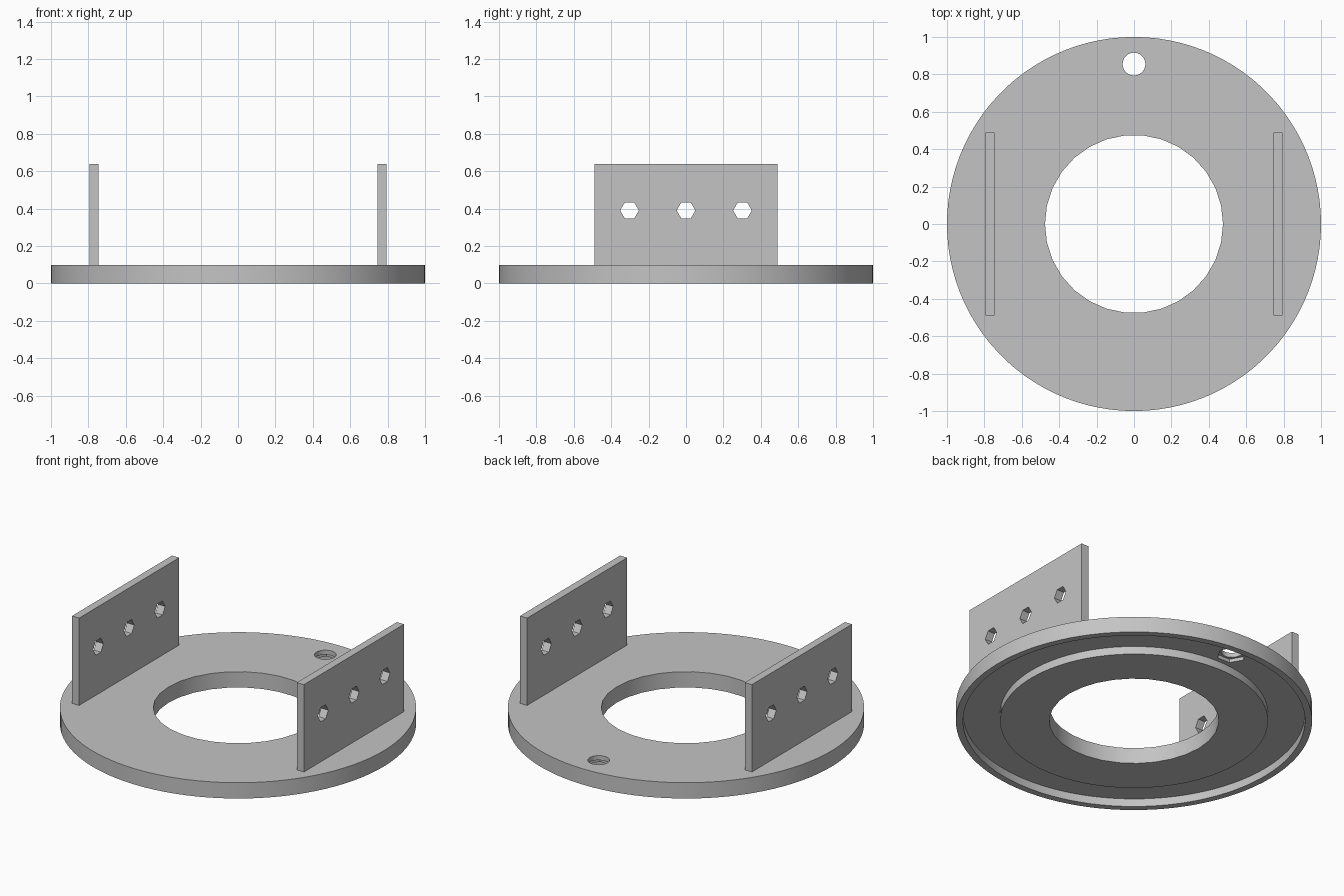
import bpy
import bmesh
from math import pi, tau, cos, sin, radians
from mathutils import Matrix

if "Cube" in bpy.data.objects:
    bpy.data.objects.remove(bpy.data.objects["Cube"], do_unlink=True)

grey = bpy.data.materials.new("plain_grey")
grey.use_nodes = True
grey.diffuse_color = (0.55, 0.55, 0.55, 1)
grey.node_tree.nodes["Principled BSDF"].inputs["Base Color"].default_value = (0.55, 0.55, 0.55, 1)

THICK = 0.098       # base plate thickness
FLOOR = 0.049       # height of the groove floor under the plate
BOLT_Y = 0.855      # bolt hole distance from the centre


def finish(name, bm):
    bmesh.ops.recalc_face_normals(bm, faces=bm.faces)
    mesh = bpy.data.meshes.new(name)
    bm.to_mesh(mesh)
    bm.free()
    mesh.materials.append(grey)
    obj = bpy.data.objects.new(name, mesh)
    bpy.context.collection.objects.link(obj)
    return obj


def prism(name, radius, z0, z1, sides, y=0.0):
    """Upright prism with its first corner on +x."""
    bm = bmesh.new()
    ring = [bm.verts.new((radius * cos(tau * i / sides),
                          y + radius * sin(tau * i / sides), z0)) for i in range(sides)]
    face = bm.faces.new(ring)
    top = bmesh.ops.extrude_face_region(bm, geom=[face])["geom"]
    bmesh.ops.translate(bm, vec=(0, 0, z1 - z0),
                        verts=[v for v in top if isinstance(v, bmesh.types.BMVert)])
    return finish(name, bm)


def tube(name, r0, r1, z0, z1, sides):
    """Rectangular section spun about the z axis."""
    bm = bmesh.new()
    corners = [bm.verts.new((r, 0, z)) for r, z in ((r0, z0), (r1, z0), (r1, z1), (r0, z1))]
    edges = [bm.edges.new((corners[i], corners[(i + 1) % 4])) for i in range(4)]
    bmesh.ops.spin(bm, geom=corners + edges, cent=(0, 0, 0), axis=(0, 0, 1),
                   angle=tau, steps=sides, use_duplicate=False)
    bmesh.ops.remove_doubles(bm, verts=bm.verts, dist=0.0001)
    return finish(name, bm)


def cut(target, cutter):
    cutter.hide_render = True
    mod = target.modifiers.new("cut", "BOOLEAN")
    mod.operation = "DIFFERENCE"
    mod.solver = "EXACT"
    mod.object = cutter
    bpy.context.view_layer.objects.active = target
    bpy.ops.object.modifier_apply(modifier=mod.name)
    bpy.data.objects.remove(cutter, do_unlink=True)


# Round base plate with centre opening, underside groove and bolt hole
base = prism("base_plate", 1.0, 0, THICK, 100)
cut(base, prism("centre_cutter", 0.476, -0.1, 0.2, 30))
cut(base, tube("groove_cutter", 0.752, 0.96, -0.1, FLOOR, 100))
cut(base, prism("bolt_cutter", 0.061, -0.1, 0.2, 24, BOLT_Y))
cut(base, prism("nut_pocket_cutter", 0.085, 0.02, 0.07, 6, BOLT_Y))

# Two upright side plates, each with three hexagonal holes
for name, side in (("left_side_plate", 1), ("right_side_plate", -1)):
    bm = bmesh.new()
    bmesh.ops.create_cube(bm, size=1)
    bmesh.ops.scale(bm, vec=(0.049, 0.98, 0.55), verts=bm.verts)
    bmesh.ops.translate(bm, vec=(side * 0.7705, 0, 0.364), verts=bm.verts)
    plate = finish(name, bm)
    for y in (-0.302, 0, 0.302):
        hole = prism("hole_cutter", 0.05, -0.1, 0.1, 6)
        hole.data.transform(Matrix.Translation((side * 0.77, y, 0.39))
                            @ Matrix.Rotation(pi / 2, 4, "Y")
                            @ Matrix.Rotation(pi / 2, 4, "Z"))
        cut(plate, hole)

# Smooth the round walls, keep the rims sharp
bpy.ops.object.select_all(action="DESELECT")
base.select_set(True)
bpy.context.view_layer.objects.active = base
bpy.ops.object.shade_smooth_by_angle(angle=radians(30))
